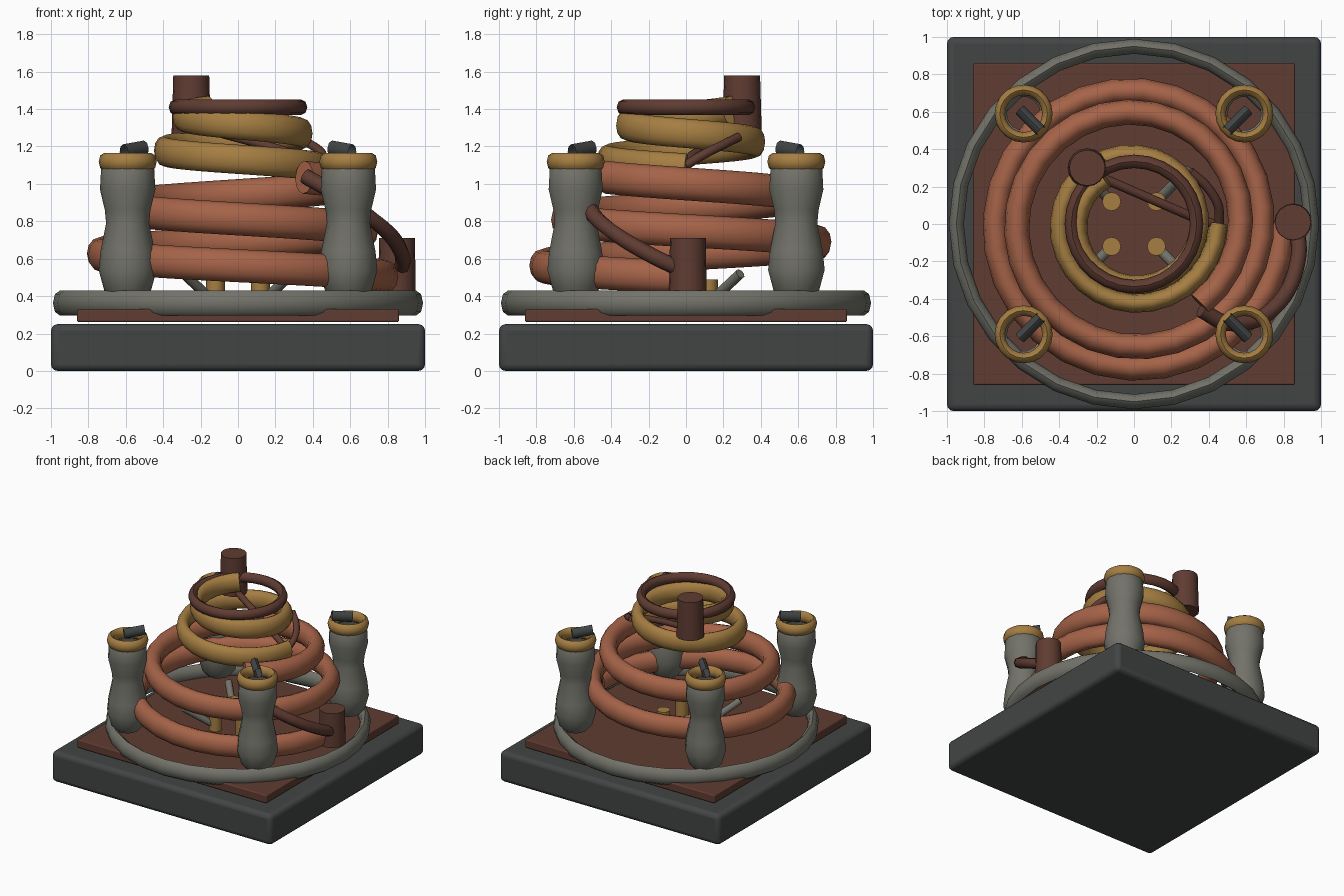
import bpy, bmesh, math
from mathutils import Vector

if "Cube" in bpy.data.objects:
    bpy.data.objects.remove(bpy.data.objects["Cube"])

def mat(name, c):
    m = bpy.data.materials.new(name)
    m.diffuse_color = (*c, 1)
    m.use_nodes = True
    m.node_tree.nodes["Principled BSDF"].inputs["Base Color"].default_value = m.diffuse_color
    return m

DARK = mat("slate", (0.055, 0.06, 0.06))
BROWN = mat("brown", (0.115, 0.045, 0.032))
COPPER = mat("copper", (0.38, 0.125, 0.065))
GOLD = mat("gold", (0.38, 0.21, 0.055))
GREY = mat("stone", (0.17, 0.17, 0.145))

def finish(o, name, m, angle=50):
    o.name = name
    o.data.materials.append(m)
    bpy.ops.object.select_all(action='DESELECT')
    o.select_set(True)
    bpy.context.view_layer.objects.active = o
    bpy.ops.object.shade_smooth_by_angle(angle=math.radians(angle))
    return o

def from_bm(bm, name, m, angle=50):
    bmesh.ops.recalc_face_normals(bm, faces=bm.faces)
    me = bpy.data.meshes.new(name)
    bm.to_mesh(me)
    bm.free()
    o = bpy.data.objects.new(name, me)
    bpy.context.collection.objects.link(o)
    return finish(o, name, m, angle)

def block(name, size, z0, z1, bevel, m):
    bpy.ops.mesh.primitive_cube_add(size=1, location=(0, 0, (z0 + z1) / 2))
    o = bpy.context.object
    o.scale = (size, size, z1 - z0)
    bpy.ops.object.transform_apply(location=False, rotation=False, scale=True)
    b = o.modifiers.new("bevel", 'BEVEL')
    b.width, b.segments = bevel, 3
    return finish(o, name, m)

def tube(name, pts, rw, rh, m, sides=10, closed=False, caps=True):
    """Sweep an ellipse (rw sideways, rh upwards) along points."""
    pts = [Vector(p) for p in pts]
    n = len(pts)
    bm = bmesh.new()
    rings = []
    for i, p in enumerate(pts):
        a = pts[(i - 1) % n] if closed else pts[max(i - 1, 0)]
        b = pts[(i + 1) % n] if closed else pts[min(i + 1, n - 1)]
        t = (b - a).normalized()
        s = t.cross(Vector((0, 0, 1))).normalized()
        u = s.cross(t)
        rings.append([bm.verts.new(p + s * rw * math.cos(q) + u * rh * math.sin(q))
                      for q in (2 * math.pi * k / sides for k in range(sides))])
    for i in range(n if closed else n - 1):
        r0, r1 = rings[i], rings[(i + 1) % n]
        for k in range(sides):
            j = (k + 1) % sides
            bm.faces.new((r0[k], r0[j], r1[j], r1[k]))
    if caps and not closed:
        bm.faces.new(rings[0])
        bm.faces.new(rings[-1])
    return from_bm(bm, name, m)

def circle(r, z, n, cx=0, cy=0):
    return [(cx + r * math.cos(2 * math.pi * i / n), cy + r * math.sin(2 * math.pi * i / n), z)
            for i in range(n)]

def spiral(turns, r0, dr, z0, dz, per_turn=28):
    n = int(turns * per_turn)
    out = []
    for i in range(n + 1):
        t = turns * i / n
        a = -2 * math.pi * t
        out.append(((r0 + dr * t) * math.cos(a), (r0 + dr * t) * math.sin(a), z0 + dz * t))
    return out

def smooth_path(pts, steps=5):
    """Catmull-Rom through a few points."""
    p = [Vector(q) for q in pts]
    p = [2 * p[0] - p[1]] + p + [2 * p[-1] - p[-2]]
    out = []
    for i in range(1, len(p) - 2):
        a, b, c, d = p[i - 1:i + 3]
        for k in range(steps):
            t = k / steps
            out.append(0.5 * (2 * b + (c - a) * t + (2 * a - 5 * b + 4 * c - d) * t * t
                              + (3 * b - a - 3 * c + d) * t ** 3))
    return out + [p[-2]]

def lathe(name, profile, x, y, m, sides=14, caps=False):
    bm = bmesh.new()
    rings = [[bm.verts.new(v) for v in circle(r, z, sides, x, y)] for r, z in profile]
    for r0, r1 in zip(rings, rings[1:]):
        for k in range(sides):
            j = (k + 1) % sides
            bm.faces.new((r0[k], r0[j], r1[j], r1[k]))
    if caps:
        bm.faces.new(rings[0])
        bm.faces.new(rings[-1])
    return from_bm(bm, name, m)

# Base slab, plate and surrounding ring
block("base", 2.0, 0.0, 0.25, 0.035, DARK)
block("plate", 1.72, 0.262, 0.33, 0.008, BROWN)
tube("base_ring", circle(0.95, 0.363, 28), 0.04, 0.068, GREY, 8, closed=True)

# Four corner insulators with collar and clip, plus centre pins and struts
INSULATOR = [(0.09, 0.39), (0.125, 0.43), (0.155, 0.54), (0.145, 0.64), (0.115, 0.79),
             (0.122, 0.86), (0.148, 0.97), (0.142, 1.08), (0.115, 1.12)]
for sx in (-1, 1):
    for sy in (-1, 1):
        tag = ("right" if sx > 0 else "left") + ("_back" if sy > 0 else "_front")
        x, y = 0.59 * sx, 0.59 * sy
        lathe("insulator_" + tag, INSULATOR, x, y, GREY)
        tube("collar_" + tag, circle(0.127, 1.118, 20, x, y), 0.028, 0.047, GOLD, 8, closed=True)
        tube("clip_" + tag, [(0.61 * sx, 0.61 * sy, 1.17), (0.5 * sx, 0.5 * sy, 1.19)],
             0.032, 0.042, DARK, 8, caps=False)
        lathe("pin_" + tag, [(0.05, 0.32), (0.05, 0.49)], 0.12 * sx, 0.12 * sy, GOLD, 12, True)
        tube("strut_" + tag, [(0.12 * sx, 0.12 * sy, 0.36), (0.29 * sx, 0.29 * sy, 0.52)],
             0.028, 0.028, GREY, 8)

# Spiral coils
tube("lower_coil", spiral(2.14, 0.80, -0.115, 0.50, 0.25), 0.067, 0.088, COPPER, 12)
tube("upper_coil", spiral(1.66, 0.45, -0.1, 1.085, 0.185), 0.05, 0.078, GOLD, 12)
tube("top_ring", circle(0.335, 1.41, 28), 0.036, 0.042, BROWN, 8, closed=True)

# Terminals
lathe("lower_terminal", [(0.1, 0.43), (0.096, 0.71)], 0.85, 0.01, BROWN, 16, True)
lathe("top_terminal", [(0.105, 1.27), (0.096, 1.58)], -0.25, 0.3, BROWN, 16, True)

# Connecting wires
tube("lower_wire", smooth_path([(0.87, -0.02, 0.54), (0.88, -0.17, 0.61), (0.82, -0.36, 0.72),
                                (0.68, -0.5, 0.84), (0.5, -0.53, 0.96), (0.36, -0.46, 1.04)]),
     0.042, 0.042, BROWN, 8)
tube("upper_wire", [(-0.2, 0.26, 1.3), (0.1, 0.13, 1.22), (0.33, 0.03, 1.15), (0.43, 0.0, 1.1)],
     0.025, 0.025, BROWN, 8)
tube("upper_wire_bend", smooth_path([(0.3, 0.28, 1.25), (0.39, 0.2, 1.21), (0.45, 0.1, 1.16),
                                     (0.455, 0.0, 1.1)]), 0.025, 0.025, BROWN, 8)
